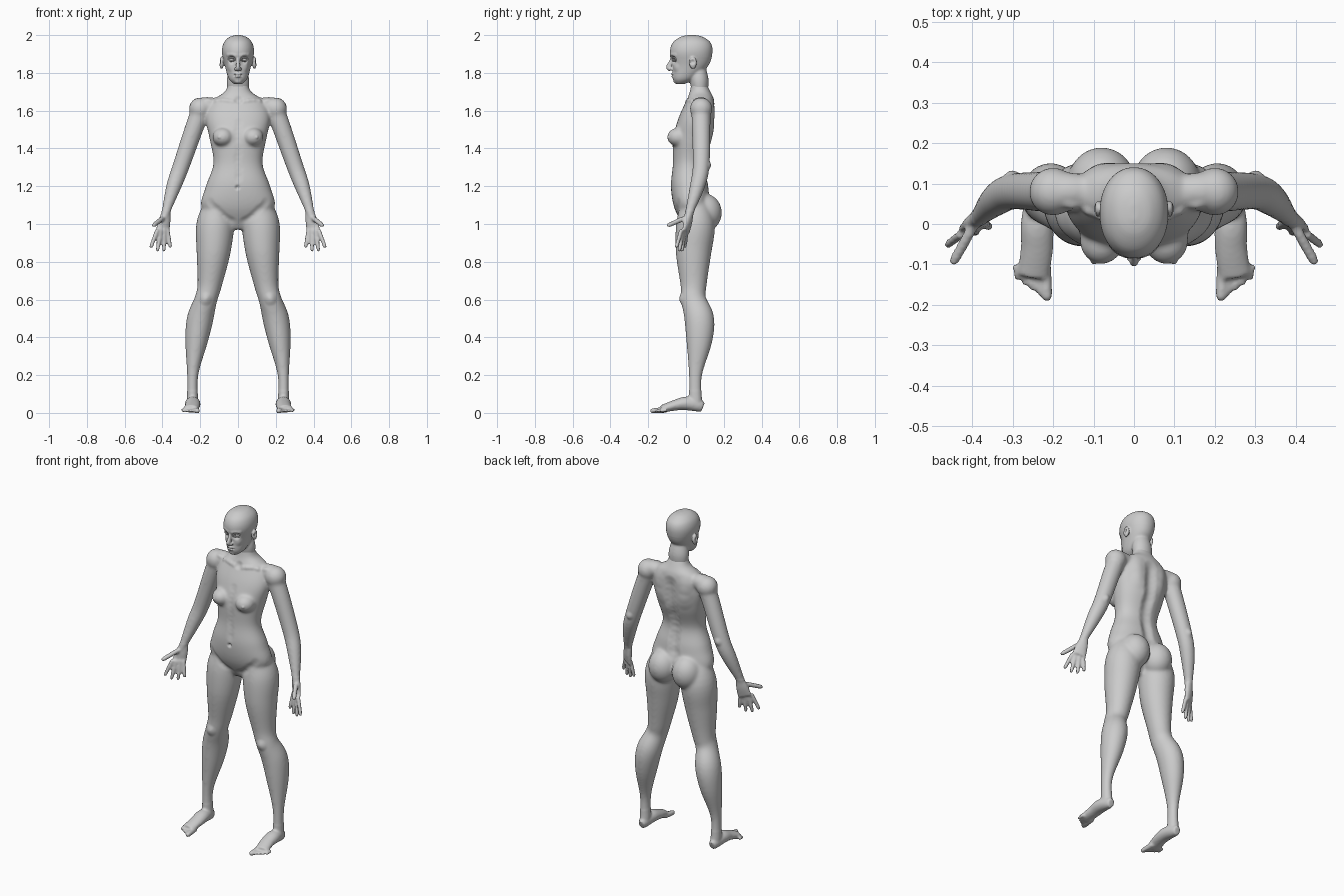
import bpy, bmesh, math
from mathutils import Vector, Matrix, kdtree

cube = bpy.data.objects.get("Cube")
if cube:
    bpy.data.objects.remove(cube, do_unlink=True)

grey = bpy.data.materials.new("plain grey")
grey.use_nodes = True
tone = (.6, .6, .6, 1)
grey.diffuse_color = tone
grey.node_tree.nodes["Principled BSDF"].inputs["Base Color"].default_value = tone

FORWARD_BACK = Vector((0, 1, 0))
UP = Vector((0, 0, 1))
PALM_FACING = Vector((.4, .9, 0))


def resample(rows, steps=5):
    """Smooth curve through rows of numbers."""
    smooth = []
    last = len(rows) - 1
    for i in range(last):
        picks = [rows[max(0, min(last, i + k))] for k in (-1, 0, 1, 2)]
        for j in range(steps):
            t = j / steps
            smooth.append([b + t / 2 * (c - a + t * (2*a - 5*b + 4*c - d + t * (3*(b - c) + d - a)))
                           for a, b, c, d in zip(*picks)])
    return smooth + [list(rows[-1])]


def loft(bm, rows, side=1, ref=FORWARD_BACK, axis=None, power=2, count=28):
    """Tube through rows of x, y, z, half width, half depth."""
    rows = resample(rows)
    centres = [Vector(row[:3]) for row in rows]
    last = len(rows) - 1
    rings = []
    for i, row in enumerate(rows):
        along = axis or (centres[min(i + 1, last)] - centres[max(i - 1, 0)]).normalized()
        across = ref.cross(along).normalized()
        outward = along.cross(across)
        ring = []
        for k in range(count):
            angle = math.tau * k / count
            c, s = [math.copysign(abs(value) ** (2 / power), value)
                    for value in (math.cos(angle), math.sin(angle))]
            point = centres[i] + across * c * row[3] + outward * s * row[4]
            ring.append(bm.verts.new((point.x * side, point.y, point.z)))
        rings.append(ring)
    for low, high in zip(rings, rings[1:]):
        for k in range(count):
            n = (k + 1) % count
            bm.faces.new((low[k], low[n], high[n], high[k]))
    bm.faces.new(list(reversed(rings[0])))
    bm.faces.new(rings[-1])


def limb(bm, rows, side, depth=(1, 1), ref=FORWARD_BACK):
    """Tube through rows of x, y, z, radius, with depth ratio from start to end."""
    start, end = depth
    last = len(rows) - 1
    loft(bm, [(*row, row[3] * (start + (end - start) * i / last))
              for i, row in enumerate(rows)], side, ref)


def stack(bm, rows, power=2):
    """Level rings of height, half width, front, back."""
    loft(bm, [(0, (front + back) / 2, z, width, (back - front) / 2)
              for z, width, front, back in rows], axis=UP, power=power, count=48)


def ball(bm, centre, radii, side=1):
    place = Matrix.Translation((centre[0] * side, centre[1], centre[2]))
    bmesh.ops.create_uvsphere(bm, u_segments=32, v_segments=20, radius=1,
                              matrix=place @ Matrix.Diagonal((*radii, 1)))


def digit(bm, base, tip, radius, side, ref=FORWARD_BACK):
    base, tip = Vector(base), Vector(tip)
    limb(bm, [(*base.lerp(tip, t), radius * scale) for t, scale in
              ((0, 1), (.5, 1), (.9, .9), (1, .4))], side, ref=ref)


def finish(name, bm):
    bmesh.ops.recalc_face_normals(bm, faces=bm.faces)
    for face in bm.faces:
        face.smooth = True
    mesh = bpy.data.meshes.new(name)
    bm.to_mesh(mesh)
    bm.free()
    mesh.materials.append(grey)
    obj = bpy.data.objects.new(name, mesh)
    bpy.context.scene.collection.objects.link(obj)
    return obj


def stroke(start, end, steps, height, radius):
    """Row of marks from start to end."""
    return [(Vector(start).lerp(Vector(end), i / (steps - 1)), height, radius)
            for i in range(steps)]


def relax(bm, verts, rounds):
    for _ in range(rounds):
        bmesh.ops.smooth_vert(bm, verts=verts, factor=.5, use_axis_x=True,
                              use_axis_y=True, use_axis_z=True)


def skin(name, bm, voxel, is_soft, rounds, marks):
    """Fuse the parts, soften the joins, then press in or raise the marks."""
    rough = finish(name, bm)
    fuse = rough.modifiers.new("fuse", 'REMESH')
    fuse.mode = 'VOXEL'
    fuse.voxel_size = voxel
    graph = bpy.context.evaluated_depsgraph_get()
    fused = bpy.data.meshes.new_from_object(rough.evaluated_get(graph))
    bpy.data.objects.remove(rough, do_unlink=True)
    bm = bmesh.new()
    bm.from_mesh(fused)
    bpy.data.meshes.remove(fused)
    soft = [vert for vert in bm.verts if is_soft(vert.co)]
    relax(bm, bm.verts[:], 2)
    relax(bm, soft, rounds)
    bm.normal_update()
    bm.verts.ensure_lookup_table()
    tree = kdtree.KDTree(len(bm.verts))
    for vert in bm.verts:
        tree.insert(vert.co, vert.index)
    tree.balance()
    normals = [vert.normal.copy() for vert in bm.verts]
    for point, height, radius in marks:
        for side in ((1, -1) if point[0] > 0 else (1,)):
            spot, nearest, _ = tree.find((point[0] * side, point[1], point[2]))
            for _, index, distance in tree.find_range(spot, radius):
                fade = (1 - (distance / radius) ** 2) ** 2
                bm.verts[index].co += normals[nearest] * height * fade
    for vert in bm.verts:
        vert.co.z = max(vert.co.z, 0)
    finish(name, bm)


# Torso
body = bmesh.new()
stack(body, [(.97, .05, 0, .05), (1.08, .19, -.06, .12), (1.2, .17, -.08, .12),
             (1.32, .13, -.07, .1), (1.45, .15, -.07, .14), (1.56, .17, -.04, .15),
             (1.65, .14, 0, .15), (1.7, .07, .02, .13), (1.76, .05, .03, .1)], power=2.2)

for side in (1, -1):
    # Chest, hips and shoulder caps
    ball(body, (.08, -.04, 1.46), (.055, .06, .05), side)
    ball(body, (.08, .1, 1.06), (.085, .09, .1), side)
    ball(body, (.2, .08, 1.61), (.06, .06, .06), side)
    # Legs
    limb(body, [(.1, .04, 1.12, .07), (.12, .05, 1, .1), (.13, .04, .85, .09),
                (.15, .04, .68, .065), (.17, .04, .6, .06), (.2, .07, .5, .07),
                (.22, .07, .38, .06), (.24, .05, .2, .03), (.24, .05, .05, .03)],
         side, depth=(1, 1.2))
    # Feet and toes
    limb(body, [(.24, .09, .03, .02), (.24, .06, .04, .03), (.24, 0, .05, .04),
                (.24, -.06, .04, .04), (.25, -.13, .02, .04)], side, depth=(1.3, .5), ref=UP)
    for i in range(5):
        x = .22 + .018 * i
        digit(body, (x, -.1, .016), (x - .005, .013 * i - .19, .01),
              .009 if i else .015, side, ref=UP)
    # Arms
    limb(body, [(.1, .08, 1.62, .04), (.18, .08, 1.62, .05), (.22, .08, 1.54, .05),
                (.3, .08, 1.31, .045), (.34, .06, 1.2, .04), (.38, .02, 1.07, .024),
                (.39, .01, 1.03, .02)], side)
    # Hands, fingers and thumbs
    limb(body, [(.38, .02, 1.06, .025), (.39, .01, 1.01, .035), (.4, 0, .96, .04)],
         side, depth=(.8, .3), ref=PALM_FACING)
    for i in range(4):
        k = i - 1.5
        digit(body, (.4 - .018 * k, .01 * k - .01, .97),
              (.41 - .035 * k, .015 * k - .03, .85 + .01 * k * k), .011, side)
    digit(body, (.4, -.01, 1.03), (.45, -.1, .99), .013, side, ref=UP)

# Spine, breastbone, collar bones, groin, shoulder blades, knees, elbows and navel
body_marks = [
    *stroke((0, .13, 1.16), (0, .15, 1.6), 14, -.009, .05),
    *stroke((0, -.08, 1.24), (0, -.06, 1.54), 12, -.003, .03),
    *stroke((.03, 0, 1.65), (.16, .03, 1.67), 9, .004, .02),
    *stroke((.03, -.05, 1), (.15, -.05, 1.11), 9, -.003, .03),
    *stroke((.08, .15, 1.5), (.09, .15, 1.6), 3, .006, .06),
    ((.17, -.02, .6), .01, .04),
    ((.3, .13, 1.31), .008, .03),
    ((.1, -.1, 1.46), .006, .012),
    ((0, -.08, 1.19), -.013, .016),
    ((0, .02, 1.65), -.008, .03)]
skin("body", body, .0065,
     lambda p: p.z > .12 and not (abs(p.x) > .34 and p.z < 1.07), 9, body_marks)

# Head and neck
head = bmesh.new()
stack(head, [(1.74, .02, -.05, -.01), (1.77, .05, -.07, .05), (1.84, .07, -.073, .12),
             (1.91, .085, -.085, .14), (1.96, .075, -.07, .13), (1.99, .045, -.03, .09),
             (2, .01, .01, .05)], power=2.1)
stack(head, [(1.67, .05, .04, .11), (1.76, .06, .02, .12), (1.84, .04, .03, .1)])

# Nose, lips, chin and ears
limb(head, [(0, -.07, 1.885, .008), (0, -.08, 1.86, .008), (0, -.09, 1.83, .012),
            (0, -.08, 1.815, .008)], 1, depth=(1.3, 1.3))
ball(head, (0, -.068, 1.793), (.024, .012, .006))
ball(head, (0, -.066, 1.781), (.02, .013, .006))
ball(head, (0, -.05, 1.757), (.022, .017, .014))
for side in (1, -1):
    ball(head, (.012, -.08, 1.82), (.008, .012, .008), side)
    ball(head, (.087, .037, 1.853), (.012, .02, .032), side)

# Eye sockets, brows, cheekbones, ear hollows and mouth line
head_marks = [
    ((.034, -.07, 1.872), -.015, .03),
    *stroke((.015, -.08, 1.892), (.055, -.06, 1.895), 4, .003, .018),
    *stroke((0, -.08, 1.787), (.02, -.07, 1.787), 5, -.003, .008),
    ((.05, -.06, 1.83), .005, .03),
    ((.1, .034, 1.857), -.009, .017)]
skin("head", head, .004,
     lambda p: p.y > -.035 and abs(p.x) < .078 and p.z < 1.88, 12, head_marks)

# Eyes and eyelids
for side, label in ((1, "left"), (-1, "right")):
    eye = bmesh.new()
    ball(eye, (.034, -.046, 1.872), (.017, .017, .017), side)
    finish(label + "_eye", eye)
    eyelids = bmesh.new()
    rim = []
    for i in range(13):
        c, s = math.cos(math.pi * i / 6), math.sin(math.pi * i / 6)
        rim.append((.034 + .018 * c, .01 * c - .063, 1.872 + .009 * s, .0035))
    limb(eyelids, rim, side)
    finish(label + "_eyelids", eyelids)
